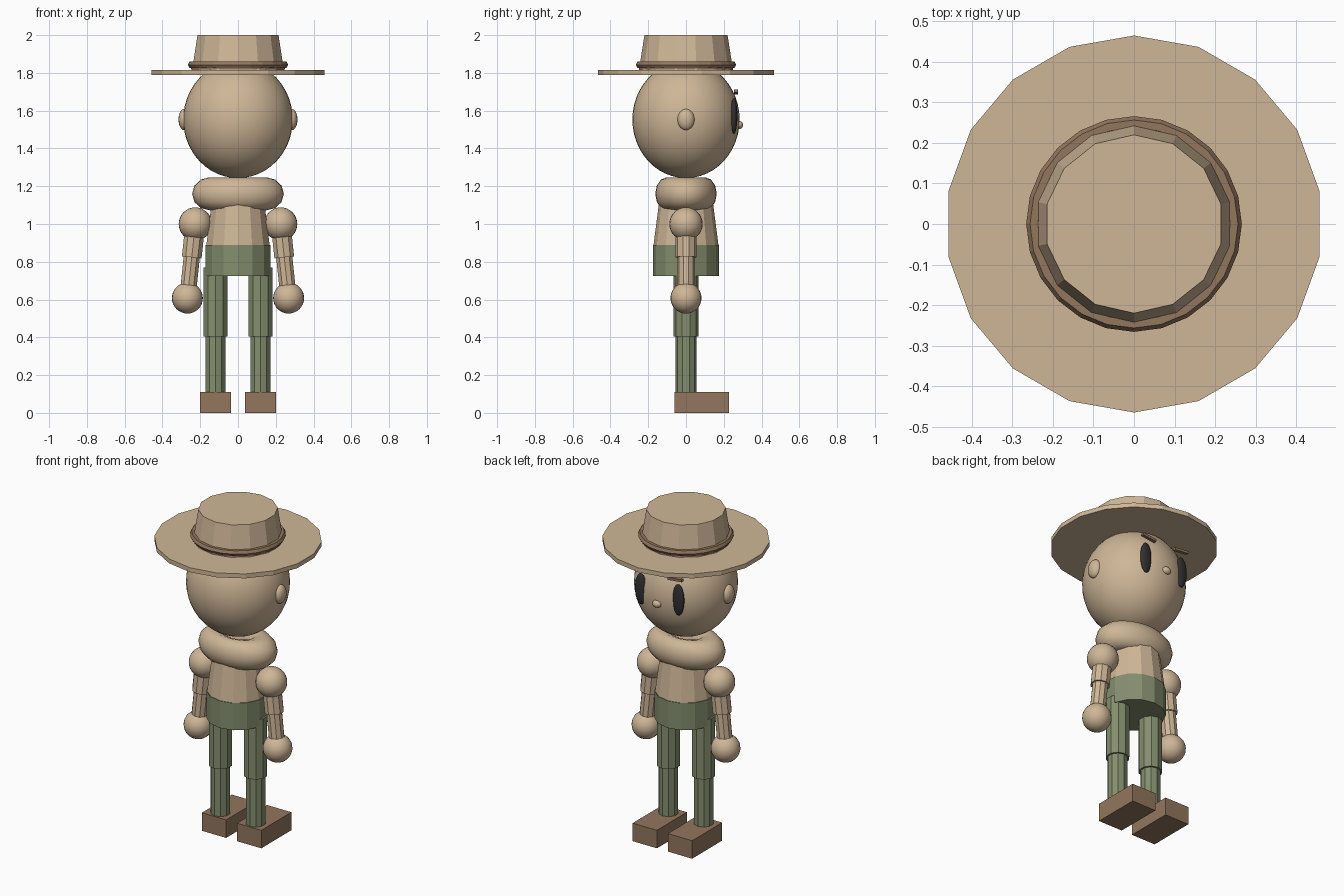
import bpy, bmesh, math
from mathutils import Vector, Matrix

cube = bpy.data.objects.get("Cube")
if cube:
    bpy.data.objects.remove(cube, do_unlink=True)


def material(name, rgb):
    m = bpy.data.materials.new(name)
    m.use_nodes = True
    m.diffuse_color = (*rgb, 1)
    m.node_tree.nodes["Principled BSDF"].inputs["Base Color"].default_value = (*rgb, 1)
    return m


TAN = material("tan", (0.62, 0.47, 0.31))
GREEN = material("olive_green", (0.23, 0.27, 0.155))
BROWN = material("leather_brown", (0.29, 0.18, 0.11))
BLACK = material("eye_black", (0.03, 0.03, 0.03))


def add(name, bm, mat, smooth=False):
    me = bpy.data.meshes.new(name)
    bmesh.ops.recalc_face_normals(bm, faces=bm.faces)
    for f in bm.faces:
        f.smooth = smooth
    bm.to_mesh(me)
    bm.free()
    me.materials.append(mat)
    ob = bpy.data.objects.new(name, me)
    bpy.context.collection.objects.link(ob)
    return ob


def ball(name, loc, radii, mat, seg=32, rings=20):
    bm = bmesh.new()
    bmesh.ops.create_uvsphere(bm, u_segments=seg, v_segments=rings, radius=1,
                              matrix=Matrix.Translation(loc) @ Matrix.Diagonal((*radii, 1)))
    return add(name, bm, mat, True)


def tube(name, a, b, ra, rb, sides, mat):
    """Capped frustum from a to b, with a corner pointing along +y."""
    a, b = Vector(a), Vector(b)
    tilt = Vector((0, 0, 1)).rotation_difference((b - a).normalized()).to_matrix()
    bm = bmesh.new()
    rings = []
    for c, r in ((a, ra), (b, rb)):
        ring = []
        for i in range(sides):
            t = 2 * math.pi * i / sides
            ring.append(bm.verts.new(c + tilt @ Vector((r * math.sin(t), r * math.cos(t), 0))))
        rings.append(ring)
    bm.faces.new(rings[0])
    bm.faces.new(rings[1])
    for i in range(sides):
        j = (i + 1) % sides
        bm.faces.new((rings[0][i], rings[0][j], rings[1][j], rings[1][i]))
    return add(name, bm, mat)


def ring(name, z, major, minor, scale, seg, sides, mat, smooth):
    bm = bmesh.new()
    grid = []
    for i in range(seg):
        u = 2 * math.pi * i / seg
        loop = []
        for k in range(sides):
            v = 2 * math.pi * k / sides
            r = major + minor * math.cos(v)
            loop.append(bm.verts.new((r * math.sin(u) * scale[0], r * math.cos(u) * scale[1],
                                      z + minor * math.sin(v) * scale[2])))
        grid.append(loop)
    for i in range(seg):
        for k in range(sides):
            n, m = (i + 1) % seg, (k + 1) % sides
            bm.faces.new((grid[i][k], grid[n][k], grid[n][m], grid[i][m]))
    return add(name, bm, mat, smooth)


def box(name, loc, size, mat, roll=0):
    bm = bmesh.new()
    bmesh.ops.create_cube(bm, size=1, matrix=Matrix.Translation(loc)
                          @ Matrix.Rotation(roll, 4, 'Y') @ Matrix.Diagonal((*size, 1)))
    return add(name, bm, mat)


# Hat
tube("hat_brim", (0, 0, 1.788), (0, 0, 1.815), 0.465, 0.465, 18, TAN)
tube("hat_crown", (0, 0, 1.81), (0, 0, 2.0), 0.25, 0.22, 14, TAN)
tube("hat_band_base", (0, 0, 1.818), (0, 0, 1.84), 0.25, 0.25, 20, BROWN)
ring("hat_band", 1.843, 0.247, 0.019, (1, 1, 1), 24, 6, BROWN, False)

# Head, with the face towards +y
ball("head", (0, 0, 1.553), (0.29, 0.284, 0.31), TAN, 40, 24)
ball("nose", (0, 0.28, 1.524), (0.028, 0.022, 0.022), TAN, 16, 10)

# Torso
ring("collar", 1.16, 0.15, 0.093, (1, 0.67, 0.94), 32, 12, TAN, True)
tube("shirt", (0, 0, 0.88), (0, 0, 1.12), 0.173, 0.142, 14, TAN)
tube("shorts", (0, 0, 0.725), (0, 0, 0.89), 0.176, 0.176, 14, GREEN)

# Paired parts
for side, s in (("left", 1), ("right", -1)):
    ball(side + "_ear", (s * 0.285, 0, 1.553), (0.03, 0.045, 0.056), TAN, 16, 12)
    ball(side + "_eye", (s * 0.127, 0.254, 1.572), (0.038, 0.018, 0.095), BLACK, 16, 12)
    box(side + "_eyebrow", (s * 0.115, 0.265, 1.699), (0.095, 0.02, 0.015), BROWN, -s * 0.1)

    shoulder, hand = Vector((s * 0.226, 0, 1.0)), Vector((s * 0.268, 0, 0.608))
    elbow = shoulder.lerp(hand, 0.45)
    ball(side + "_shoulder", shoulder, (0.088,) * 3, TAN, 24, 16)
    tube(side + "_upper_arm", elbow, shoulder, 0.055, 0.055, 10, TAN)
    tube(side + "_forearm", hand, elbow, 0.045, 0.045, 10, TAN)
    ball(side + "_hand", hand, (0.082,) * 3, TAN, 24, 16)

    x = s * 0.119
    tube(side + "_thigh", (x, 0, 0.405), (x, 0, 0.77), 0.067, 0.067, 10, GREEN)
    tube(side + "_shin", (x, 0, 0.10), (x, 0, 0.41), 0.056, 0.056, 10, GREEN)
    box(side + "_shoe", (x, 0.083, 0.055), (0.164, 0.29, 0.11), BROWN)
